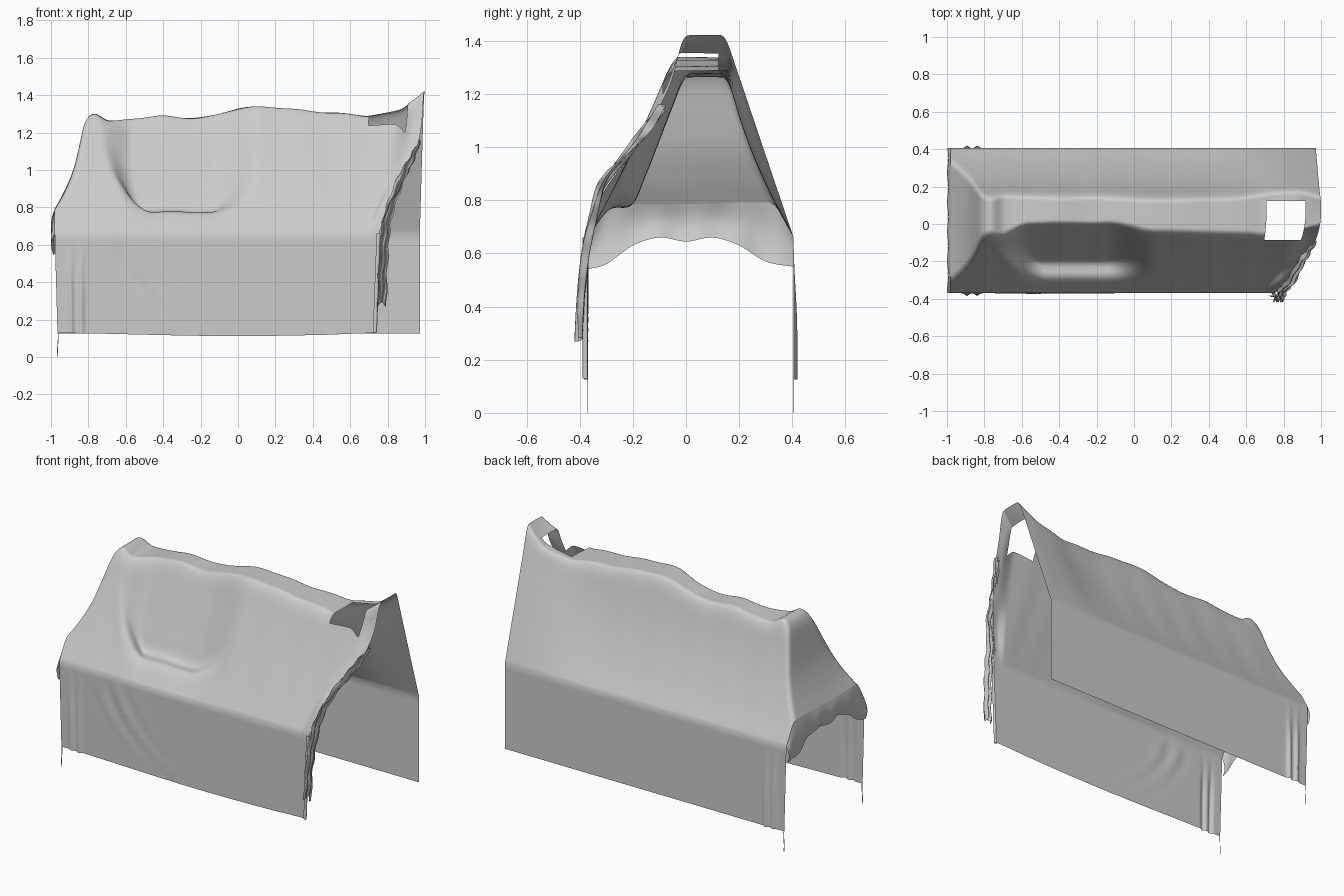
import bpy, math

if "Cube" in bpy.data.objects:
    bpy.data.objects.remove(bpy.data.objects["Cube"])

YF, YB, ZE = -0.37, 0.405, 0.66      # front wall, back wall, eave height


def curve(pts, x):
    """Smooth (Hermite) interpolation through (x, value) points."""
    if x <= pts[0][0]:
        return pts[0][1]
    if x >= pts[-1][0]:
        return pts[-1][1]
    i = next(k for k in range(len(pts) - 1) if x <= pts[k + 1][0])

    def slope(k):
        a, b = pts[max(k - 1, 0)], pts[min(k + 1, len(pts) - 1)]
        return (b[1] - a[1]) / (b[0] - a[0])
    (x0, y0), (x1, y1) = pts[i], pts[i + 1]
    h = x1 - x0
    t = (x - x0) / h
    return ((1 + 2 * t) * (1 - t) ** 2 * y0 + t * (1 - t) ** 2 * h * slope(i)
            + t * t * (3 - 2 * t) * y1 + t * t * (t - 1) * h * slope(i + 1))


def step(a, b, x):
    t = min(max((x - a) / (b - a), 0), 1)
    return t * t * (3 - 2 * t)


def smin(a, b, k):
    h = max(k - abs(a - b), 0) / k
    return min(a, b) - h * h * k / 4


# Ridge height along x, including the falling left end
RIDGE = [(-0.98, 0.79), (-0.93, 0.88), (-0.88, 1.0), (-0.85, 1.12), (-0.82, 1.25),
         (-0.77, 1.30), (-0.69, 1.26), (-0.55, 1.275), (-0.4, 1.29), (-0.2, 1.28),
         (0, 1.325), (0.15, 1.335), (0.4, 1.315), (0.6, 1.30), (0.7, 1.29),
         (0.85, 1.32), (0.92, 1.37), (0.98, 1.42)]
# Front slope sections: plain, pushed-in hollow, slack right edge
PLAIN = [(-0.37, 0.66), (-0.3, 0.79), (-0.2, 0.99), (-0.1, 1.21), (-0.05, 1.34), (0, 1.5)]
HOLLOW = [(-0.37, 0.66), (-0.29, 0.765), (-0.2, 0.79), (-0.15, 0.9), (-0.08, 1.08),
          (-0.02, 1.24), (0.04, 1.45)]
SLACK = [(-0.37, 0.66), (-0.33, 0.78), (-0.3, 0.85), (-0.2, 0.98), (-0.1, 1.15),
         (-0.05, 1.26), (-0.02, 1.38), (0.02, 1.5)]
# Sagging back slope, measured inwards from the back eave
SAG = [(0, 0.66), (0.075, 0.80), (0.155, 0.98), (0.205, 1.12), (0.245, 1.26), (0.30, 1.46)]
# Right-hand edge of the sheet across y
RIGHT = [(-0.37, 0.755), (-0.3, 0.82), (-0.2, 0.90), (-0.1, 0.965), (0, 0.995),
         (0.1, 1.0), (0.2, 0.99), (0.405, 0.972)]


def height(s, y):
    front = curve(PLAIN, y) if y < 0 else 1.5 + y * 2
    hollow = curve(HOLLOW, y) if y < 0.04 else 1.45 + y * 2
    shift = 0.14 * step(-0.1, -0.35, y)
    w = step(-0.74 + shift, -0.56 + shift, s) * (1 - step(-0.15, 0.12, s))
    front += (hollow - front) * w
    slack = curve(SLACK, y) if y < 0.02 else 1.5 + y * 2
    front += (slack - front) * step(0.84, 0.94, s)
    back = ZE + (YB - y) * 2.95
    d = YB - y
    sag = curve(SAG, d) if d < 0.3 else 1.46 + (d - 0.3) * 3
    back += (sag - back) * (1 - step(0.45, 0.95, s))
    k = 0.05 + 0.04 * (1 - step(0.6, 0.8, s)) * step(-0.98, -0.8, s)
    z = smin(smin(front, back, 0.06), curve(RIDGE, s), k)
    # soft cloth ripples fading out at the eaves
    fade = min((y - YF) / 0.15, (YB - y) / 0.15, 1)
    return max(z, ZE) + 0.005 * fade * math.sin(17 * s + 6 * y) * math.sin(9 * s + 1)


def warp(s, y, low=0.0):
    """Pull the right part of each row to the cut edge of the sheet."""
    edge = curve(RIGHT, y) - (0.02 * low if y < 0 else 0)
    x = s if s < 0.5 else 0.5 + (s - 0.5) * (edge - 0.5) / 0.48
    return x + 0.015 * low * step(-0.8, -0.98, s)


def wall_point(s, t, side):
    """Hanging wall, t = 0 at eave and 1 at hem, with folds near the left end."""
    y = YF if side < 0 else YB
    hem = 0.12 + (0.008 * math.cos(3 * s) * -1 if side < 0 else 0.005)
    z = ZE + (hem - ZE) * t
    # two narrow pleats that open towards the hem
    fold = sum(0.014 * math.exp(-((s - c) / 0.014) ** 2) for c in (-0.90, -0.84))
    fold *= step(0, 0.7, t)
    if side < 0:        # slanting drag folds below the hollow
        d = s + 0.62 - 0.45 * t * t
        fold += 0.005 * math.sin(d * 45) * math.exp(-(d / 0.12) ** 2) * step(0, 0.25, t) * (1 - 0.7 * t)
    return (warp(s, y, t), y + side * fold, z)


def make_sheet(name, rows, skip=None):
    n = len(rows[0])
    verts = [p for r in rows for p in r]
    faces = []
    for j in range(len(rows) - 1):
        for i in range(n - 1):
            if skip and skip(i, j):
                continue
            a = j * n + i
            faces.append((a, a + 1, a + n + 1, a + n))
    me = bpy.data.meshes.new(name)
    me.from_pydata(verts, [], faces)
    me.polygons.foreach_set("use_smooth", [True] * len(faces))
    me.update()
    ob = bpy.data.objects.new(name, me)
    bpy.context.collection.objects.link(ob)
    return ob


# Main cover: front wall, roof and back wall in one sheet, with a square vent hole
S = [-0.98 + 0.01 * i for i in range(197)]
NW, NR = 14, 93
Y = [YF + (YB - YF) * j / NR for j in range(NR + 1)]
rows = [[wall_point(s, 1 - j / NW, -1) for s in S] for j in range(NW)]
rows += [[(warp(s, y), y, height(s, y)) for s in S] for y in Y]
rows += [[wall_point(s, (j + 1) / NW, 1) for s in S] for j in range(NW)]


def in_hole(i, j):
    k = j - NW
    if not 0 <= k < NR:
        return False
    y = (Y[k] + Y[k + 1]) / 2
    return 0.695 < S[i] + 0.005 < 0.90 and -0.09 < y < 0.125


make_sheet("cloth_cover", rows, in_hole)

# Left end valance hanging from the roof edge with a scalloped hem
HEM = [(-0.37, 0.54), (-0.3, 0.56), (-0.2, 0.63), (-0.1, 0.66), (0, 0.645),
       (0.1, 0.66), (0.2, 0.63), (0.3, 0.57), (0.405, 0.55)]
rows = []
for j in range(11):
    t = j / 10
    row = []
    for y in Y:
        top = height(-0.98, y)
        x = -0.98 - 0.016 * math.sin(t * 3.1) + 0.006 * t * math.sin(y * 40)
        row.append((x, y, top + (curve(HEM, y) - top) * t))
    rows.append(row)
make_sheet("end_valance", rows)

# Gathered cloth along the cut right edge, hanging down past the front wall
PATH = [(0.965, -0.09, 1.15), (0.93, -0.15, 1.07), (0.89, -0.22, 0.98), (0.84, -0.31, 0.87),
        (0.80, -0.345, 0.76), (0.785, -0.375, 0.62), (0.775, -0.395, 0.45), (0.77, -0.405, 0.28)]
rows = []
for j in range(57):
    u = j / 56 * (len(PATH) - 1)
    c = [curve([(k, p[a]) for k, p in enumerate(PATH)], u) for a in range(3)]
    w = 0.012 + 0.012 * step(0, 3, u)
    row = []
    for i in range(25):
        v = i / 24 * 2 - 1
        row.append((c[0] + w * v + 0.004 * math.sin(u * 7),
                    c[1] + 0.015 * math.sin(v * 7 + u * 0.8),
                    c[2] + 0.012 * math.sin(v * 3 + u * 2)))
    rows.append(row)
make_sheet("gathered_edge", rows)

# Turned-in hem at the right end of the front wall
rows = []
for j in range(15):
    z = 0.13 + 0.53 * j / 14
    x = 0.735 + 0.02 * j / 14
    rows.append([(x, YF, z), (x + 0.008, YF - 0.012, z), (x - 0.002, YF - 0.02, z),
                 (x - 0.014, YF - 0.012, z)])
make_sheet("front_wall_hem", rows)

# Loose threads reaching the ground at the left corners
for name, y in (("front_thread", YF), ("back_thread", YB)):
    make_sheet(name, [[(-0.965 - 0.002 * math.sin(j), y, 0.14 * j / 6),
                       (-0.961 - 0.002 * math.sin(j), y + 0.002, 0.14 * j / 6)]
                      for j in range(7)])
